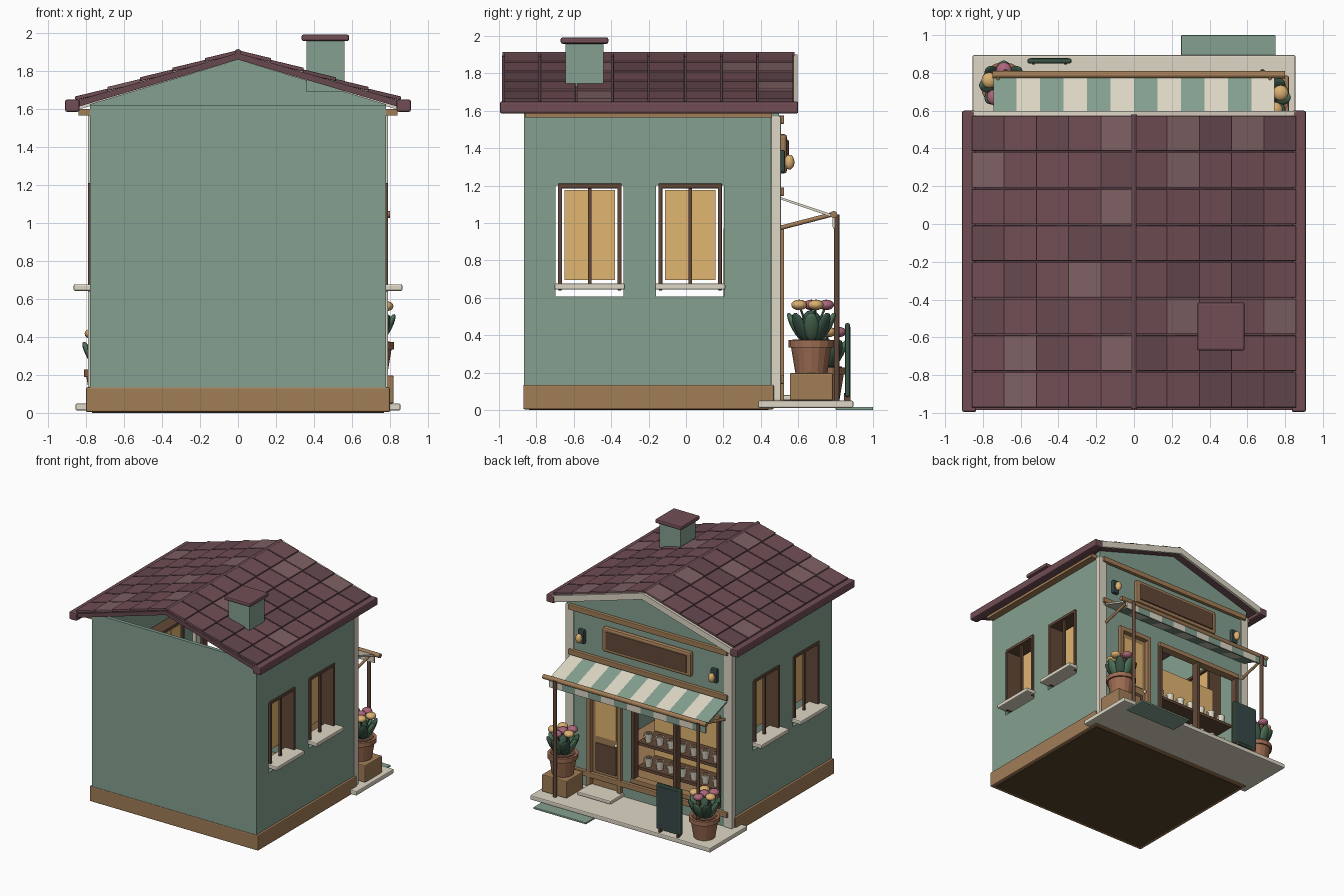
import bpy, bmesh, math, random
from mathutils import Vector, Matrix

if "Cube" in bpy.data.objects:
    bpy.data.objects.remove(bpy.data.objects["Cube"])

random.seed(4)
MATS = {}
COLORS = dict(green="839F8F", dark_green="3C5548", leaf="4F7058", brown="A07C57", dark_brown="634A3B",
              cream="DDD6C4", yellow="E0B470", mauve="704F55", mauve_light="7D6063", mauve_dark="664A50",
              pot="9A6B52", pink="A8667A", peach="D9AE70", slate="3B4A4A", floor="57442F")


def mat(name):
    if name not in MATS:
        m = bpy.data.materials.new(name)
        rgb = [(int(COLORS[name][i:i + 2], 16) / 255) ** 2.2 for i in (0, 2, 4)]
        m.diffuse_color = (*rgb, 1)
        m.use_nodes = True
        m.node_tree.nodes["Principled BSDF"].inputs["Base Color"].default_value = m.diffuse_color
        MATS[name] = m
    return MATS[name]


def finish(name, bm, color, bevel=0.0, smooth=False):
    bmesh.ops.recalc_face_normals(bm, faces=bm.faces)
    me = bpy.data.meshes.new(name)
    bm.to_mesh(me)
    bm.free()
    ob = bpy.data.objects.new(name, me)
    bpy.context.collection.objects.link(ob)
    me.materials.append(mat(color))
    if bevel:
        b = ob.modifiers.new("bevel", "BEVEL")
        b.width, b.segments = bevel, 2
    if smooth:
        me.shade_smooth()
    return ob


def box(name, x, y, z, color, bevel=0.0, tilt=0.0):
    bm = bmesh.new()
    lo, hi = zip(*(sorted(r) for r in (x, y, z)))
    size = [h - l for l, h in zip(lo, hi)]
    bmesh.ops.create_cube(bm, size=1, matrix=Matrix.Diagonal((*size, 1)))
    ob = finish(name, bm, color, bevel)
    ob.location = [(l + h) / 2 for l, h in zip(lo, hi)]
    ob.rotation_euler.y = tilt
    return ob


def prism(name, pts, axis, a, b, color, bevel=0.0):
    """Extrude a profile along x (points are y,z) or along y (points are x,z)."""
    bm = bmesh.new()
    put = (lambda p, t: (t, p[0], p[1])) if axis == "x" else (lambda p, t: (p[0], t, p[1]))
    f = bm.faces.new([bm.verts.new(put(p, a)) for p in pts])
    ext = bmesh.ops.extrude_face_region(bm, geom=[f])["geom"]
    d = Vector(put((0, 0), b - a))
    bmesh.ops.translate(bm, vec=d, verts=[v for v in ext if isinstance(v, bmesh.types.BMVert)])
    return finish(name, bm, color, bevel)


def rod(name, p, q, r, color, r2=None, seg=12):
    p, q = Vector(p), Vector(q)
    d = q - p
    m = Matrix.Translation((p + q) / 2) @ d.to_track_quat("Z", "Y").to_matrix().to_4x4()
    bm = bmesh.new()
    bmesh.ops.create_cone(bm, cap_ends=True, segments=seg, radius1=r, radius2=r if r2 is None else r2,
                          depth=d.length, matrix=m)
    return finish(name, bm, color)


def blob(name, loc, size, color, rot=(0, 0, 0)):
    bm = bmesh.new()
    bmesh.ops.create_uvsphere(bm, u_segments=12, v_segments=8, radius=1)
    ob = finish(name, bm, color, smooth=True)
    ob.location, ob.scale, ob.rotation_euler = loc, size, rot
    return ob


def cut(ob, x, y, z):
    c = box("cutter", x, y, z, "green")
    c.hide_render = True
    bpy.context.view_layer.update()
    m = ob.modifiers.new("hole", "BOOLEAN")
    m.operation, m.object, m.solver = "DIFFERENCE", c, "EXACT"
    bpy.context.view_layer.objects.active = ob
    bpy.ops.object.modifier_apply(modifier="hole")
    bpy.data.objects.remove(c)


# Base, floor and paving
box("base", (-.8, .8), (-.87, .47), (.004, .135), "brown", .008)
box("underside", (-.77, .77), (-.84, .44), (0, .02), "floor")
box("terrace", (-.855, .855), (.385, .895), (.012, .05), "cream", .008)
box("door_mat", (.25, .75), (.80, 1.0), (0, .016), "green", .004)
box("door_step", (.24, .56), (.49, .68), (.05, .08), "cream", .008)

# Walls with window openings
box("rear_wall", (-.78, .78), (-.865, -.835), (.13, 1.62), "green")
WINDOWS = (-.515, .022)
for s in (1, -1):
    wall = box("side_wall", (s * .75, s * .78), (-.835, .46), (.13, 1.62), "green")
    for c in WINDOWS:
        cut(wall, (s * .7, s * .85), (c - .183, c + .18), (.607, 1.2))
        # Deep frame, panes, mullion and sill
        x = (s * .64, s * .79)
        for side in (-1, 1):
            box("window_jamb", x, (c + side * .148, c + side * .17), (.64, 1.2), "dark_brown", .004)
            box("window_pane", (s * .65, s * .66), (c + side * .005, c + side * .135), (.695, 1.175), "yellow")
        box("window_head", x, (c - .17, c + .17), (1.185, 1.21), "dark_brown", .004)
        box("window_mullion", (s * .75, s * .77), (c - .009, c + .009), (.67, 1.19), "dark_brown")
        box("window_sill", (s * .70, s * .865), (c - .188, c + .188), (.643, .677), "cream", .008)
    box("corner_pilaster", (s * .715, s * .79), (.455, .507), (.05, 1.57), "cream", .005)
    box("eave_moulding", (s * .78, s * .84), (-.86, .46), (1.565, 1.6), "brown")

# Shop facade with door and display openings
front = prism("shop_facade", [(-.78, .05), (.78, .05), (.78, 1.625), (0, 1.86), (-.78, 1.625)],
              "y", .46, .497, "green")
cut(front, (.27, .57), (.4, .6), (.06, .98))
cut(front, (-.66, .15), (.4, .6), (.22, .98))
for z in (.14, 1.145, 1.53):
    box("facade_beam", (-.755, .755), (.49, .525), (z, z + .045), "brown", .006)

# Door
for x in (.255, .545):
    box("door_post", (x, x + .035), (.45, .525), (.05, .98), "brown", .005)
box("door_head", (.255, .58), (.45, .525), (.95, .99), "brown", .005)
box("door_leaf", (.29, .545), (.46, .485), (.06, .95), "brown")
box("door_glass", (.32, .515), (.48, .491), (.5, .91), "yellow")
box("door_panel", (.32, .515), (.48, .495), (.2, .44), "dark_brown", .004)
blob("door_knob", (.31, .505, .47), (.014, .014, .014), "cream")

# Display window with shelves and cups
for x in (-.68, -.27, .13):
    box("display_post", (x, x + .03), (.455, .52), (.2, .98), "dark_brown", .005)
for z in (.2, .95):
    box("display_rail", (-.68, .16), (.455, .525), (z, z + .04), "brown", .005)
box("display_back", (-.66, .15), (.2, .215), (.2, .97), "yellow")
for z in (.30, .51):
    box("shelf", (-.65, .14), (.215, .46), (z, z + .025), "dark_brown")
    for i in range(7):
        x = -.58 + i * .108
        rod("cup", (x, .41, z + .025), (x, .41, z + .1), .024, "cream", .034)
        rod("coffee", (x, .41, z + .098), (x, .41, z + .102), .027, "dark_brown")
        box("cup_handle", (x + .028, x + .046), (.405, .415), (z + .05, z + .085), "cream", .003)

# Sign board and wall lamps
box("sign_frame", (-.42, .42), (.495, .54), (1.265, 1.475), "brown", .015)
box("sign_panel", (-.385, .385), (.53, .55), (1.295, 1.445), "dark_brown", .008)
for s in (1, -1):
    box("lamp_plate", (s * .6, s * .66), (.495, .53), (1.27, 1.39), "slate", .01)
    blob("lamp_globe", (s * .63, .553, 1.325), (.027, .027, .04), "peach")

# Awning: stripes with valance, front bar, posts and braces
sheet = [(.5, 1.14), (.785, 1.045), (.797, 1.03), (.797, .97), (.785, .97), (.782, 1.03), (.5, 1.128)]
w = 1.49 / 12
for i in range(12):
    x = -.745 + i * w
    prism("awning_stripe", sheet, "x", x, x + w, ("green", "cream")[i % 2])
rod("awning_bar", (-.75, .79, 1.045), (.80, .79, 1.045), .019, "brown")
for s in (1, -1):
    rod("awning_post", (s * .68, .805, .05), (s * .68, .805, 1.045), .015, "dark_brown")
    rod("awning_brace", (s * .72, .49, .97), (s * .72, .79, 1.048), .012, "brown")

# Roof slabs, tiles, eaves and gable boards
K = .295
ang = math.atan(K)
for s in (1, -1):
    slab = [(0, 1.86), (s * .87, 1.86 - K * .87), (s * .87, 1.895 - K * .87), (0, 1.895)]
    prism("roof_slab", slab, "y", -.985, .58, "mauve_dark")
    board = [(0, 1.845), (s * .86, 1.845 - K * .86), (s * .86, 1.9 - K * .86), (0, 1.9)]
    prism("gable_board", board, "y", .575, .597, "cream")
    box("eave_fascia", (s * .835, s * .91), (-.995, .6), (1.585, 1.65), "mauve", .01)
    for row in range(5):
        xc = .087 + row * .171
        zc = 1.903 - K * xc
        for col in range(8):
            y = -.975 + col * .194
            shade = random.choice(["mauve", "mauve", "mauve_dark", "mauve", "mauve_light"])
            box("roof_tile", (s * xc - .089, s * xc + .089), (y + .004, y + .19), (zc - .009, zc + .011),
                shade, .004, s * (ang - .05))
rod("ridge", (0, -.98, 1.898), (0, .58, 1.898), .017, "mauve_dark")

# Chimney
box("chimney", (.36, .56), (-.645, -.44), (1.69, 1.965), "green")
box("chimney_cap", (.335, .585), (-.67, -.415), (1.958, 1.992), "mauve", .01)


# Potted flowers
def plant(x, y, z):
    rod("flower_pot", (x, y, z), (x, y, z + .15), .085, "pot", .11, 16)
    rod("pot_rim", (x, y, z + .14), (x, y, z + .178), .122, "pot", .122, 16)
    rod("pot_soil", (x, y, z + .176), (x, y, z + .182), .1, "dark_brown")
    for i in range(8):
        a = i * math.tau / 8
        dx, dy = math.cos(a), math.sin(a)
        blob("leaf", (x + .085 * dx, y + .085 * dy, z + .25), (.022, .04, .085),
             ("leaf", "dark_green")[i % 2], (0, .5, a))
    blob("leaf_core", (x, y, z + .25), (.06, .06, .09), "dark_green")
    for i in range(6):
        a = i * math.tau / 5 + .3
        r = .08 if i < 5 else 0
        p = (x + r * math.cos(a), y + r * math.sin(a), z + .367)
        rod("stem", (x, y, z + .18), p, .006, "leaf", seg=6)
        blob("flower", p, (.042, .042, .028), ("peach", "pink")[i % 2])


box("planter_box", (.585, .82), (.555, .785), (.05, .197), "brown", .008)
plant(.70, .67, .195)
plant(-.69, .735, .05)

# Menu board on the terrace
box("menu_board", (-.565, -.33), (.85, .876), (.07, .465), "dark_green", .01)
box("menu_face", (-.548, -.347), (.87, .879), (.09, .445), "slate")
for x in (-.54, -.37):
    box("menu_foot", (x, x + .016), (.845, .88), (.05, .09), "dark_brown")
